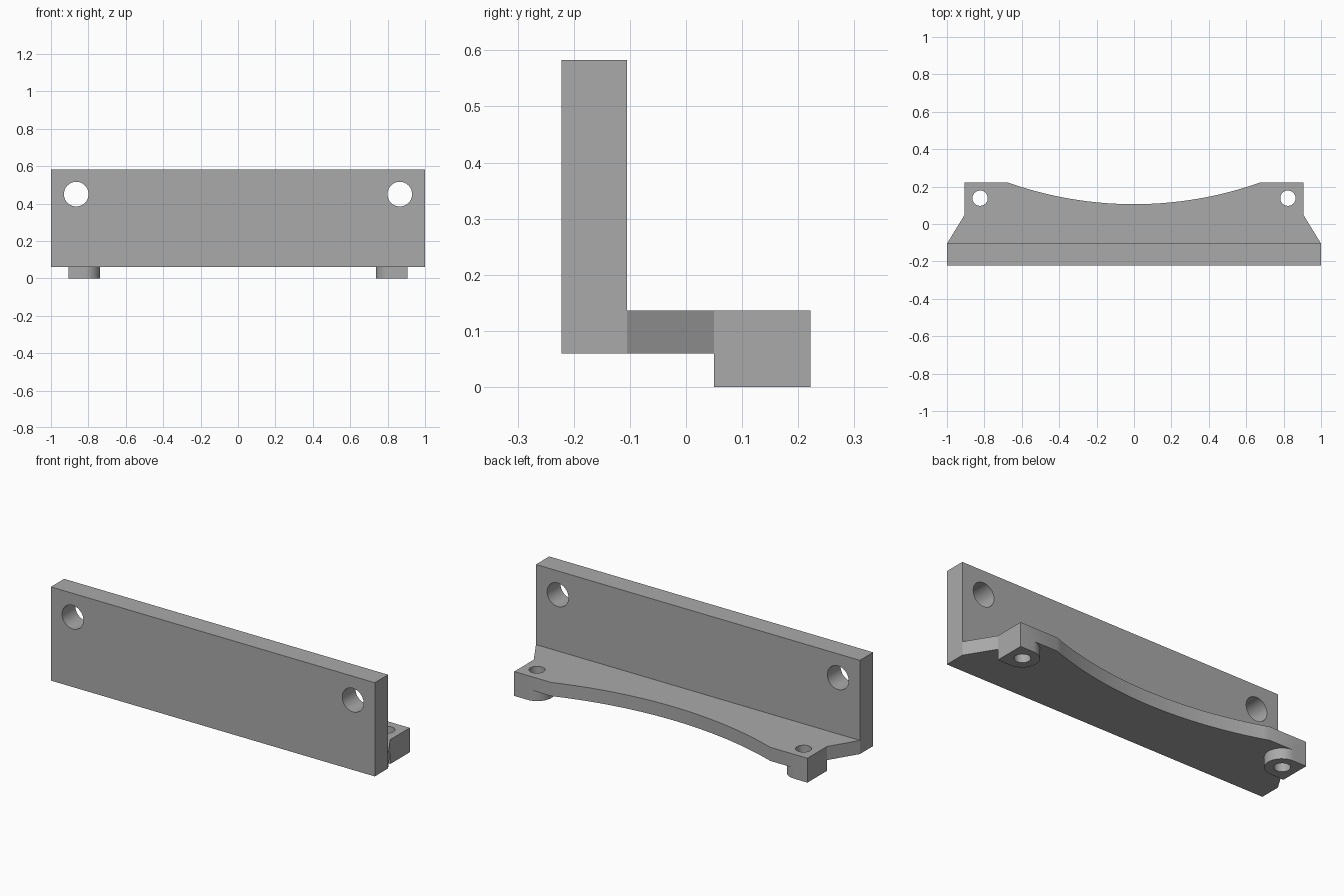
import bpy, bmesh, math
from mathutils import Vector

if "Cube" in bpy.data.objects:
    bpy.data.objects.remove(bpy.data.objects["Cube"])

grey = bpy.data.materials.new("plain grey")
grey.use_nodes = True
colour = (0.40, 0.40, 0.40, 1)
grey.diffuse_color = colour
grey.node_tree.nodes["Principled BSDF"].inputs["Base Color"].default_value = colour

FLOOR, PLATE_TOP, PANEL_TOP = 0.06, 0.136, 0.583
FRONT, PANEL_BACK, BACK = -0.222, -0.105, 0.222
EAR_X, EAR_Y = 0.905, 0.05          # outer face and front of each ear
FOOT_X, FOOT_Y, FOOT_R = 0.823, 0.136, 0.086


def arc(cx, cy, r, start, end, steps):
    return [(cx + r * math.cos(start + (end - start) * i / steps),
             cy + r * math.sin(start + (end - start) * i / steps)) for i in range(steps + 1)]


def prism(name, outline, low, high):
    """Extrude an xy outline from z = low to z = high."""
    bm = bmesh.new()
    face = bm.faces.new([bm.verts.new((x, y, low)) for x, y in outline])
    top = bmesh.ops.extrude_face_region(bm, geom=[face])["geom"]
    bmesh.ops.translate(bm, vec=Vector((0, 0, high - low)),
                        verts=[v for v in top if isinstance(v, bmesh.types.BMVert)])
    bmesh.ops.recalc_face_normals(bm, faces=bm.faces)
    mesh = bpy.data.meshes.new(name)
    bm.to_mesh(mesh)
    bm.free()
    mesh.materials.append(grey)
    obj = bpy.data.objects.new(name, mesh)
    bpy.context.collection.objects.link(obj)
    return obj


def combine(target, tool, operation):
    """Apply a boolean and remove the helper part."""
    mod = target.modifiers.new("join", "BOOLEAN")
    mod.operation, mod.solver, mod.object = operation, "EXACT", tool
    bpy.context.view_layer.objects.active = target
    bpy.ops.object.modifier_apply(modifier=mod.name)
    bpy.data.objects.remove(tool)


# Upright panel
bracket = prism("mounting_bracket", [(-1, FRONT), (1, FRONT), (1, PANEL_BACK), (-1, PANEL_BACK)],
                FLOOR, PANEL_TOP)

# Base plate with flared sides and a shallow curved cut in the back edge
half, depth = 0.675, 0.116
radius = (half ** 2 + depth ** 2) / (2 * depth)
swing = math.asin(half / radius)
curve = arc(0, BACK - depth + radius, radius, -math.pi / 2 + swing, -math.pi / 2 - swing, 40)
plate = [(-1, PANEL_BACK), (1, PANEL_BACK), (EAR_X, EAR_Y), (EAR_X, BACK)]
plate += curve + [(-EAR_X, BACK), (-EAR_X, EAR_Y)]
combine(bracket, prism("base_plate", plate, FLOOR, PLATE_TOP), "UNION")

for side in (-1, 1):
    # Foot, square on the outside and round on the inside
    foot = [(EAR_X, EAR_Y), (EAR_X, BACK)]
    foot += arc(FOOT_X, FOOT_Y, FOOT_R, math.pi / 2, math.pi * 1.5, 24)
    foot = [(side * x, y) for x, y in foot]
    combine(bracket, prism("foot", foot, 0, FLOOR), "UNION")

    # Vertical screw hole through the foot
    hole = arc(side * FOOT_X, FOOT_Y + 0.002, 0.041, 0, math.tau, 32)[:-1]
    combine(bracket, prism("foot_hole", hole, -0.1, 0.3), "DIFFERENCE")

    # Horizontal hole through the panel
    hole = arc(side * 0.865, -0.45, 0.066, 0, math.tau, 40)[:-1]
    cutter = prism("panel_hole", hole, -0.3, 0)
    cutter.rotation_euler.x = -math.pi / 2
    bpy.context.view_layer.update()
    combine(bracket, cutter, "DIFFERENCE")

bpy.ops.object.select_all(action="DESELECT")
bracket.select_set(True)
bpy.context.view_layer.objects.active = bracket
bpy.ops.object.shade_smooth_by_angle(angle=math.radians(25))
